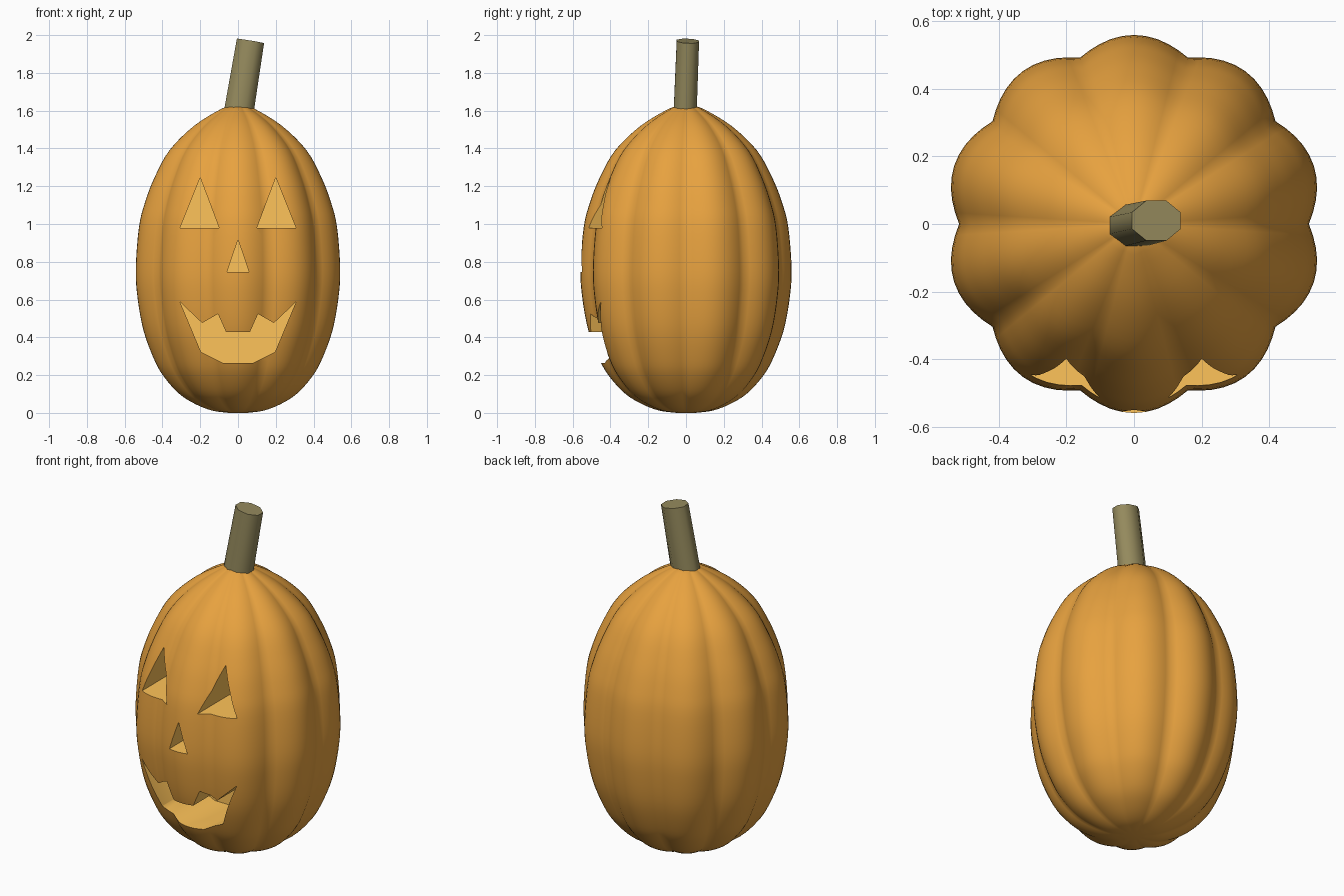
import bpy, bmesh, math
from mathutils import Vector

cube = bpy.data.objects.get("Cube")
if cube:
    bpy.data.objects.remove(cube, do_unlink=True)


def material(name, rgb):
    m = bpy.data.materials.new(name)
    m.use_nodes = True
    m.diffuse_color = (*rgb, 1)
    bsdf = m.node_tree.nodes["Principled BSDF"]
    bsdf.inputs["Base Color"].default_value = (*rgb, 1)
    bsdf.inputs["Roughness"].default_value = 0.6
    return m


def loft(bm, rings, mat=0):
    """Skin closed rings of points together and cap both ends."""
    loops = [[bm.verts.new(p) for p in ring] for ring in rings]
    faces = [bm.faces.new(loops[0]), bm.faces.new(loops[-1])]
    n = len(loops[0])
    for a, b in zip(loops, loops[1:]):
        for i in range(n):
            j = (i + 1) % n
            faces.append(bm.faces.new((a[i], a[j], b[j], b[i])))
    for f in faces:
        f.material_index = mat


def finish(bm, name, mats):
    bmesh.ops.recalc_face_normals(bm, faces=bm.faces[:])
    mesh = bpy.data.meshes.new(name)
    bm.to_mesh(mesh)
    bm.free()
    for m in mats:
        mesh.materials.append(m)
    obj = bpy.data.objects.new(name, mesh)
    bpy.context.collection.objects.link(obj)
    return obj


def activate(obj):
    bpy.ops.object.select_all(action="DESELECT")
    obj.select_set(True)
    bpy.context.view_layer.objects.active = obj


def smooth_profile(pts, steps):
    """Catmull-Rom curve through the profile points."""
    p = [Vector(q) for q in pts]
    p = [2 * p[0] - p[1]] + p + [2 * p[-1] - p[-2]]
    out = []
    for a, b, c, d in zip(p, p[1:], p[2:], p[3:]):
        for k in range(steps):
            t = k / steps
            out.append(0.5 * (2 * b + (c - a) * t + (2 * a - 5 * b + 4 * c - d) * t * t
                              + (3 * b - a - 3 * c + d) * t ** 3))
    return out + [p[-2]]


skin = material("orange_skin", (0.8, 0.36, 0.05))
flesh = material("yellow_flesh", (1.0, 0.55, 0.1))
bark = material("stem_green", (0.3, 0.255, 0.11))

# Ribbed body: a (radius, height) profile swept around ten lobes
LOBES, PER_LOBE = 10, 10
profile = [(0.05, 0), (0.14, 0.012), (0.23, 0.045), (0.32, 0.1), (0.40, 0.185),
           (0.455, 0.275), (0.515, 0.43), (0.548, 0.6), (0.559, 0.76), (0.542, 0.98),
           (0.51, 1.11), (0.458, 1.243), (0.375, 1.39), (0.24, 1.52), (0.09, 1.61),
           (0.03, 1.625)]


def body_ring(r, z):
    count = LOBES * PER_LOBE
    ring = []
    for i in range(count):
        a = math.tau * i / count
        rr = r * (0.925 + 0.075 * abs(math.sin(a * LOBES / 2)))
        ring.append((rr * math.cos(a), rr * math.sin(a), z))
    return ring


bm = bmesh.new()
loft(bm, [body_ring(*p) for p in smooth_profile(profile, 4)])
body = finish(bm, "pumpkin_body", (skin, flesh))

# Carved face: flat outlines pushed into the front
eye = [(0.10, 0.979), (0.307, 0.979), (0.20, 1.245)]
nose = [(-0.058, 0.746), (0.058, 0.746), (0, 0.917)]
half_mouth = [(0.08, 0.265), (0.196, 0.323), (0.307, 0.587),
              (0.19, 0.476), (0.106, 0.524), (0.063, 0.428)]


def mirror(pts):
    return [(-x, z) for x, z in reversed(pts)]


bm = bmesh.new()
for outline in (eye, mirror(eye), nose, half_mouth + mirror(half_mouth)):
    loft(bm, [[(x, y, z) for x, z in outline] for y in (-0.8, -0.1)], mat=1)
cutter = finish(bm, "face_cutter", (skin, flesh))
cutter.hide_render = True

activate(body)
carve = body.modifiers.new("carve_face", "BOOLEAN")
carve.operation = "DIFFERENCE"
carve.solver = "EXACT"
carve.object = cutter
bpy.ops.object.modifier_apply(modifier=carve.name)
bpy.data.objects.remove(cutter, do_unlink=True)

# Leaning eight-sided stem, cut square to its axis
base, tip = Vector((0.002, -0.005, 1.58)), Vector((0.066, 0.01, 1.969))
axis = (tip - base).normalized()
side = Vector((0, 1, 0)).cross(axis).normalized()
depth = axis.cross(side)


def stem_ring(centre, rx, ry):
    angles = [math.tau * (i + 0.5) / 8 for i in range(8)]
    return [centre + side * rx * math.cos(a) + depth * ry * math.sin(a) for a in angles]


bm = bmesh.new()
loft(bm, [stem_ring(base, 0.085, 0.066), stem_ring(tip, 0.079, 0.064)])
stem = finish(bm, "stem", (bark,))

for obj in (body, stem):
    activate(obj)
    bpy.ops.object.shade_smooth_by_angle(angle=math.radians(55))
